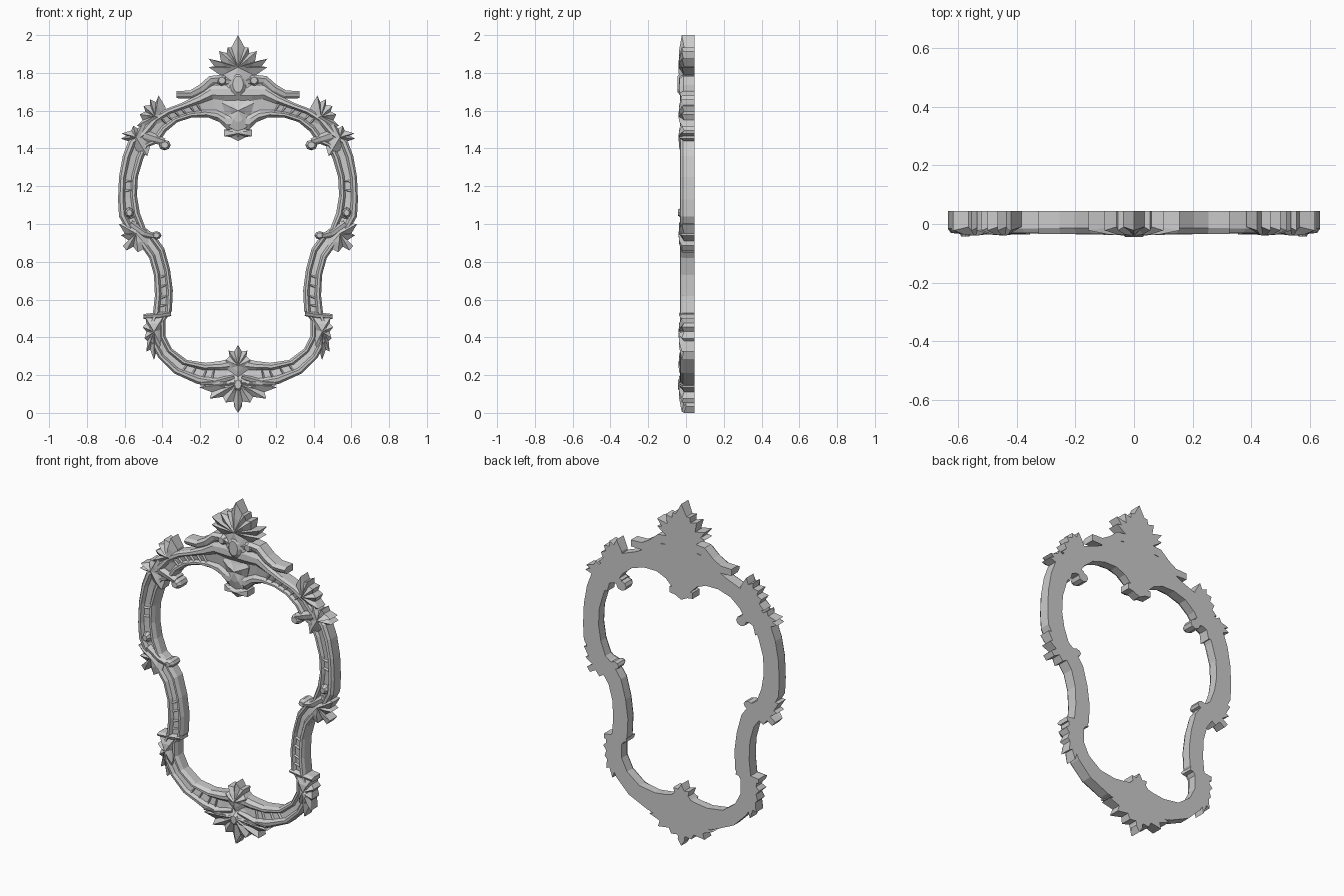
import bpy, bmesh
from math import sin, cos, pi
from mathutils import Vector

BACK = 0.045

if "Cube" in bpy.data.objects:
    bpy.data.objects.remove(bpy.data.objects["Cube"])

plaster = bpy.data.materials.new("plaster_grey")
plaster.use_nodes = True
GREY = (0.6, 0.6, 0.6, 1)
plaster.diffuse_color = GREY
plaster.node_tree.nodes["Principled BSDF"].inputs["Base Color"].default_value = GREY


def finish(name, bm, mirror):
    bmesh.ops.recalc_face_normals(bm, faces=bm.faces)
    mesh = bpy.data.meshes.new(name)
    bm.to_mesh(mesh)
    bm.free()
    mesh.materials.append(plaster)
    obj = bpy.data.objects.new(name, mesh)
    bpy.context.collection.objects.link(obj)
    if mirror:
        obj.modifiers.new("mirror", 'MIRROR').merge_threshold = 0.0005
    return obj


def sweep(name, stations, section, caps=True):
    """Sweep a (share, depth) section between paired outer and inner points."""
    bm = bmesh.new()
    rings = []
    for ox, oz, ix, iz in stations:
        rings.append([bm.verts.new((ox + (ix - ox) * t, y, oz + (iz - oz) * t))
                      for t, y in section])
    n = len(section)
    for a, b in zip(rings, rings[1:]):
        for i in range(n):
            bm.faces.new((a[i], a[(i + 1) % n], b[(i + 1) % n], b[i]))
    if caps:
        bm.faces.new(rings[0])
        bm.faces.new(rings[-1])
    return finish(name, bm, True)


def ribbon(name, path, front):
    """Scroll band along points of (x, z, half width)."""
    stations = []
    for i, (x, z, w) in enumerate(path):
        a, b = path[max(i - 1, 0)], path[min(i + 1, len(path) - 1)]
        d = Vector((b[0] - a[0], b[1] - a[1])).normalized() * w
        stations.append((x - d.y, z + d.x, x + d.y, z - d.x))
    sweep(name, stations, [(0, BACK), (0, front + .02), (.3, front),
                           (.7, front + .006), (1, front + .02), (1, BACK)])


def carve(name, hub, outline, peak=-.04, mirror=True, symmetric=False):
    """Leaf or boss: tips form ridges and notches form valleys about a hub."""
    if symmetric:
        outline = outline + [(-x, z) for x, z in reversed(outline) if x > 0]
    n = len(outline)
    c = Vector(hub)
    reach = [(Vector(p) - c).length for p in outline]
    bm = bmesh.new()
    rows = [[], [], []]
    for i, p in enumerate(outline):
        tip = reach[i] > (reach[i - 1] + reach[(i + 1) % n]) / 2
        m = c.lerp(Vector(p), .55)
        rows[0].append(bm.verts.new((p[0], BACK, p[1])))
        rows[1].append(bm.verts.new((p[0], peak + (.018 if tip else .03), p[1])))
        rows[2].append(bm.verts.new((m.x, peak + (.004 if tip else .019), m.y)))
    top = bm.verts.new((c.x, peak, c.y))
    for i in range(n):
        j = (i + 1) % n
        for a, b in zip(rows, rows[1:]):
            bm.faces.new((a[i], a[j], b[j], b[i]))
        bm.faces.new((rows[2][i], rows[2][j], top))
    bm.faces.new(rows[0])
    finish(name, bm, mirror)


def boss(name, x, z, rx, rz, peak=-.035, sides=8, mirror=True):
    """Faceted rounded button."""
    bm = bmesh.new()
    rings = []
    for y, s in ((BACK, 1), (peak + .02, 1), (peak, .6)):
        rings.append([bm.verts.new((x + rx * s * cos(2 * pi * i / sides), y,
                                    z + rz * s * sin(2 * pi * i / sides)))
                      for i in range(sides)])
    for a, b in zip(rings, rings[1:]):
        for i in range(sides):
            j = (i + 1) % sides
            bm.faces.new((a[i], a[j], b[j], b[i]))
    bm.faces.new(rings[0])
    bm.faces.new(rings[-1])
    finish(name, bm, mirror)


# Moulded rail: outer x, z and inner x, z down one half
arch = [(0, 1.74, 0, 1.5), (.08, 1.74, .06, 1.5), (.15, 1.73, .1, 1.54),
        (.22, 1.68, .16, 1.565), (.3, 1.64, .24, 1.565), (.38, 1.61, .32, 1.54),
        (.45, 1.57, .38, 1.49), (.52, 1.49, .42, 1.43), (.58, 1.44, .47, 1.41)]
side = [(.61, 1.36, .5, 1.35), (.63, 1.25, .53, 1.25), (.635, 1.13, .535, 1.15),
        (.63, 1.04, .52, 1.06), (.59, .97, .49, .98), (.52, .89, .44, .94),
        (.47, .82, .39, .87), (.445, .73, .36, .76), (.44, .62, .345, .65),
        (.45, .53, .35, .54)]
foot = [(.475, .46, .385, .49), (.47, .38, .385, .41), (.42, .29, .35, .34),
        (.34, .21, .27, .28), (.22, .155, .17, .265), (.11, .13, .09, .275),
        (0, .1, 0, .3)]
rail = arch + side + foot
moulding = [(0, BACK), (0, -.016), (.1, -.03), (.25, -.032), (.36, -.014),
            (.66, -.008), (.76, -.024), (.88, -.024), (1, -.004), (1, BACK)]
sweep("frame_rail", rail, moulding, caps=False)

# Carved chips lying in the rail groove
for k in (3, 4, 5, 10, 12, 16, 17, 22, 23):
    (ax, az, bx, bz), (cx, cz, dx, dz) = rail[k], rail[k + 1]
    for s in (.2, .65):
        ox, oz = ax + (cx - ax) * s, az + (cz - az) * s
        ix, iz = bx + (dx - bx) * s, bz + (dz - bz) * s
        o, i = Vector((ox, oz)), Vector((ix, iz))
        p, q = o.lerp(i, .34), o.lerp(i, .72)
        ribbon("groove_chip", [(p.x, p.y, .012), (q.x, q.y, .003)], -.02)

# Crown at the top centre
carve("crown_leaf", (0, 1.83),
      [(0, 2), (.035, 1.935), (.055, 1.935), (.06, 1.905), (.1, 1.915), (.09, 1.86),
       (.155, 1.875), (.125, 1.835), (.155, 1.83), (.09, 1.785), (.06, 1.7), (0, 1.68)],
      symmetric=True, mirror=False)
boss("crown_cabochon", 0, 1.74, .048, .072, -.045, 10, False)
carve("crown_shield", (0, 1.6),
      [(0, 1.68), (.05, 1.67), (.085, 1.64), (.065, 1.57), (.045, 1.51), (0, 1.49)],
      -.038, symmetric=True, mirror=False)
carve("crown_drop", (0, 1.48),
      [(0, 1.51), (.05, 1.5), (.075, 1.5), (.075, 1.465), (.04, 1.46), (0, 1.44)],
      -.036, symmetric=True, mirror=False)
ribbon("crest_scroll", [(.04, 1.75, .02), (.09, 1.765, .025), (.14, 1.76, .026),
                        (.19, 1.715, .026), (.25, 1.685, .022), (.325, 1.685, .019)], -.034)
boss("crest_scroll_eye", .085, 1.76, .03, .03, -.038)

# Shoulder leaves and inner curls
carve("shoulder_leaf", (.44, 1.57),
      [(.42, 1.68), (.435, 1.645), (.465, 1.66), (.465, 1.63), (.5, 1.625), (.49, 1.595),
       (.52, 1.58), (.505, 1.55), (.535, 1.52), (.47, 1.5), (.38, 1.55), (.385, 1.62)])
carve("corner_leaf", (.54, 1.46),
      [(.5, 1.54), (.53, 1.505), (.555, 1.52), (.565, 1.495), (.615, 1.48), (.59, 1.467),
       (.62, 1.452), (.57, 1.435), (.54, 1.39), (.48, 1.36), (.46, 1.43)])
boss("shoulder_curl", .388, 1.418, .032, .028, -.034)
ribbon("shoulder_curl_stem", [(.39, 1.435, .018), (.44, 1.45, .026), (.5, 1.47, .03)], -.034)

# Waist leaves and curls
carve("waist_leaf", (.54, .95),
      [(.63, 1.0), (.6, .95), (.62, .94), (.575, .91), (.61, .885), (.59, .86),
       (.555, .88), (.53, .85), (.48, .88), (.47, .93), (.54, 1.01)])
boss("waist_curl", .433, .94, .028, .022, -.034)
ribbon("waist_curl_stem", [(.44, .935, .014), (.5, .95, .022), (.57, 1.0, .022)], -.036)
boss("waist_button", .575, 1.06, .024, .028, -.042)

# Lower collars and hanging leaves
ribbon("lower_collar", [(.355, .525, .012), (.42, .515, .018), (.5, .51, .013)], -.036)
carve("lower_leaf", (.445, .43),
      [(.395, .51), (.49, .505), (.485, .475), (.505, .455), (.485, .43), (.495, .395),
       (.48, .38), (.485, .325), (.465, .335), (.445, .28), (.43, .33), (.41, .36),
       (.405, .44)])

# Bottom centre leaves
carve("base_upper_leaf", (0, .25),
      [(0, .36), (.02, .325), (.05, .33), (.045, .3), (.065, .28), (.055, .23), (0, .19)],
      symmetric=True, mirror=False)
carve("base_lower_leaf", (0, .16),
      [(0, .005), (.025, .06), (.065, .055), (.08, .085), (.15, .075), (.14, .11),
       (.205, .135), (.12, .165), (.06, .21), (0, .22)],
      symmetric=True, mirror=False)
boss("base_button", 0, .15, .03, .04, -.043, 8, False)
ribbon("base_scroll", [(.02, .19, .012), (.07, .175, .018), (.13, .16, .016),
                       (.2, .155, .01)], -.036)
carve("base_tip", (0, .045), [(0, 0), (.022, .035), (.018, .07), (0, .09)],
      -.03, symmetric=True, mirror=False)
